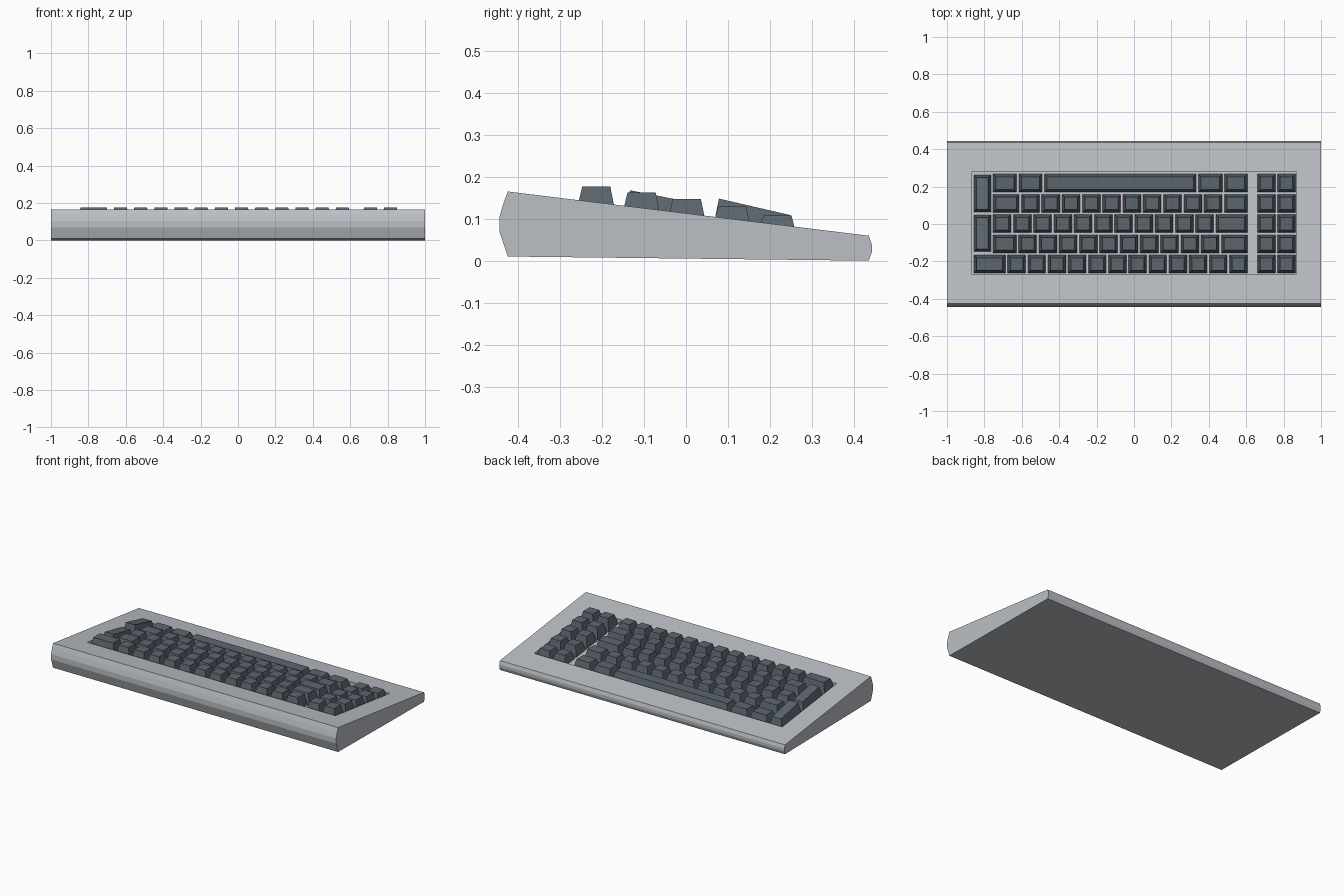
import bpy, bmesh

if "Cube" in bpy.data.objects:
    bpy.data.objects.remove(bpy.data.objects["Cube"])


def material(name, rgb):
    m = bpy.data.materials.new(name)
    m.diffuse_color = (*rgb, 1)
    m.use_nodes = True
    m.node_tree.nodes["Principled BSDF"].inputs["Base Color"].default_value = m.diffuse_color
    return m


CASE = material("case grey", (0.50, 0.525, 0.56))
KEY = material("key slate", (0.108, 0.132, 0.158))
DEPTH = 0.03          # depth of the key well
UNIT = 0.1077         # key pitch
GAP = 0.012           # space between neighbouring keys


def surface(y):
    """Height of the sloping case top."""
    return 0.165 - (y + 0.425) * 0.1225


def finish(bm, name, mat):
    bmesh.ops.recalc_face_normals(bm, faces=bm.faces)
    me = bpy.data.meshes.new(name)
    bm.to_mesh(me)
    bm.free()
    me.materials.append(mat)
    ob = bpy.data.objects.new(name, me)
    bpy.context.collection.objects.link(ob)
    return ob


# Case: side profile extruded across, with a sunken well in its top face
profile = [(-0.425, surface(-0.425)), (-0.436, 0.135), (-0.445, 0.103), (-0.445, 0.07),
           (-0.425, 0.01), (0.436, 0.0), (0.443, 0.02), (0.443, 0.038),
           (0.436, surface(0.436))]
bm = bmesh.new()
side = bm.faces.new([bm.verts.new((-1, y, z)) for y, z in profile])
ext = bmesh.ops.extrude_face_region(bm, geom=[side])
for v in ext["geom"]:
    if isinstance(v, bmesh.types.BMVert):
        v.co.x = 1
bmesh.ops.recalc_face_normals(bm, faces=bm.faces)
top = max((f for f in bm.faces if len(f.verts) == 4),
          key=lambda f: f.normal.z)
bmesh.ops.inset_individual(bm, faces=[top], thickness=0.1)
for v in top.verts:
    v.co.x = 0.87 if v.co.x > 0 else -0.87
    v.co.y = 0.278 if v.co.y > 0 else -0.267
    v.co.z = surface(v.co.y)
well = bmesh.ops.extrude_face_region(bm, geom=[top])
for v in well["geom"]:
    if isinstance(v, bmesh.types.BMVert):
        v.co.z -= DEPTH
if top.is_valid:
    bmesh.ops.delete(bm, geom=[top], context='FACES_ONLY')
finish(bm, "case", CASE)


def key(bm, x0, x1, y0, y1, z_front, z_back):
    """Tapered key cap standing on the well floor."""
    def ring(inset, height):
        pts = [(x0, y0, 1, 1), (x1, y0, -1, 1), (x1, y1, -1, -1), (x0, y1, 1, -1)]
        return [bm.verts.new((x + sx * inset, y + sy * inset, height(y + sy * inset, sy)))
                for x, y, sx, sy in pts]
    low = ring(0, lambda y, s: surface(y) - DEPTH)
    high = ring(0.0145, lambda y, s: z_front if s > 0 else z_back)
    bm.faces.new(low[::-1])
    bm.faces.new(high)
    for i in range(4):
        j = (i + 1) % 4
        bm.faces.new((low[i], low[j], high[j], high[i]))


# Rows from front to back: left edge, first key widths, number of plain keys, then wide end keys
LEFT, INNER, RIGHT = -0.862, -0.759, 0.612
rows = [
    ("front", LEFT, [0.180], 12, []),
    ("second", INNER, [0.135], 10, [0.15]),
    ("third", INNER, [], 11, [0.18]),
    ("fourth", INNER, [0.150], 10, [0.134]),
    ("back", INNER, [0.137, 0.137], 0, [0.823, 0.140, 0.134]),
]
tops = [0.177, 0.163, 0.147, 0.129, 0.108]
for r, (name, x, first, plain, last) in enumerate(rows):
    yc = -0.214 + r * 0.108
    y0, y1, z = yc - 0.048, yc + 0.048, tops[r]
    widths = first + [UNIT] * plain + last
    scale = (RIGHT - x) / sum(widths)
    bm = bmesh.new()
    for w in widths:
        w *= scale
        key(bm, x + GAP / 2, x + w - GAP / 2, y0, y1, z, z)
        x += w
    finish(bm, name + "_key_row", KEY)

    # Two separate keys at the right end of the row
    bm = bmesh.new()
    for xc in (0.708, 0.815):
        key(bm, xc - 0.048, xc + 0.048, y0, y1, z, z)
    finish(bm, name + "_side_keys", KEY)

# Tall keys on the left, two rows deep with sloping tops
for name, y0, y1, zf, zb in (("lower_tall_key", -0.148, 0.048, 0.168, 0.135),
                             ("upper_tall_key", 0.064, 0.262, 0.148, 0.109)):
    bm = bmesh.new()
    key(bm, LEFT + GAP / 2, INNER - GAP / 2, y0, y1, zf, zb)
    finish(bm, name, KEY)
